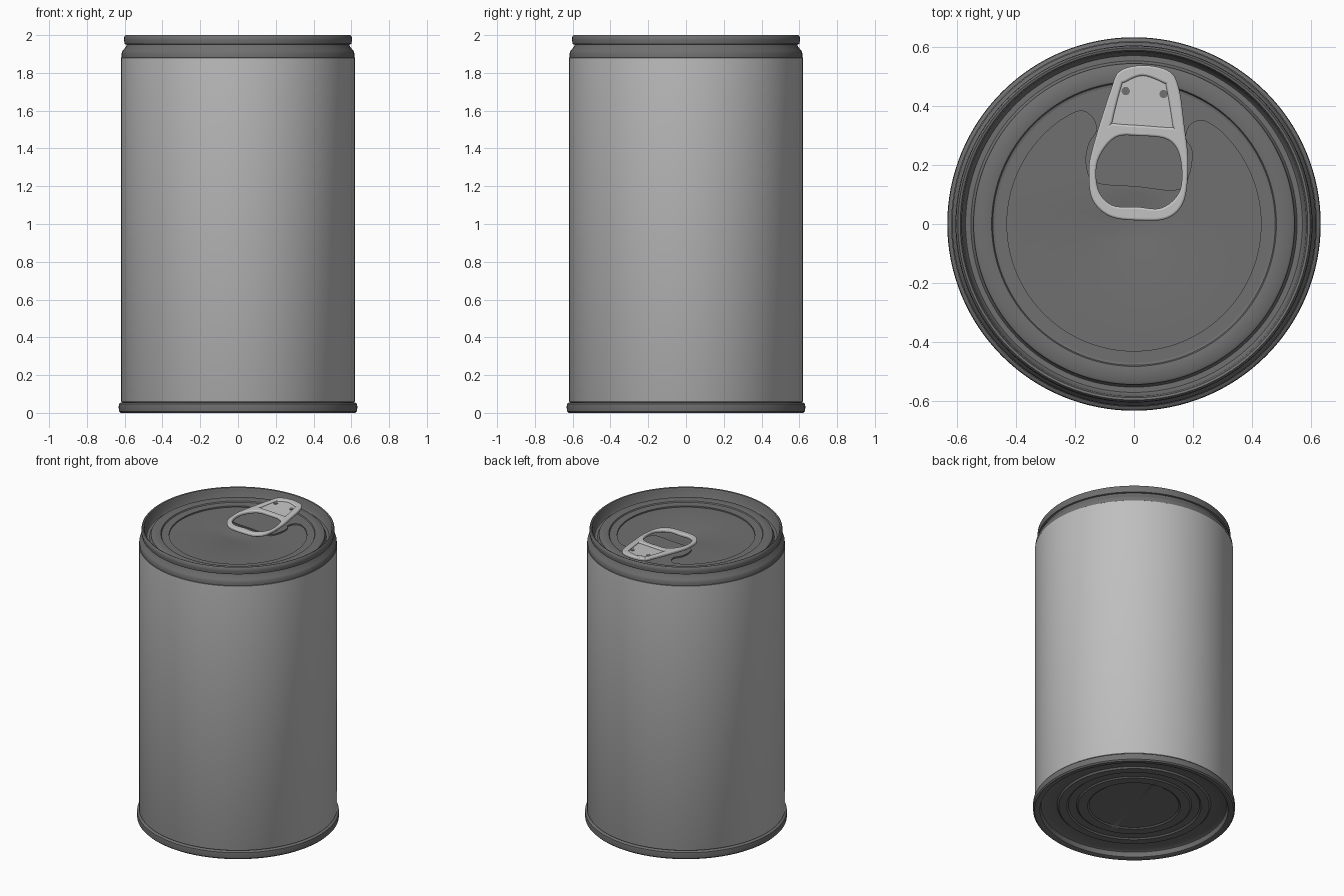
import bpy, bmesh, math
from mathutils import Vector

if "Cube" in bpy.data.objects:
    bpy.data.objects.remove(bpy.data.objects["Cube"])

SEG = 128


def material(name, v):
    m = bpy.data.materials.new(name)
    m.diffuse_color = (v, v, v, 1)
    m.use_nodes = True
    m.node_tree.nodes["Principled BSDF"].inputs["Base Color"].default_value = m.diffuse_color
    return m


METAL = material("dark_metal", 0.16)
LABEL = material("light_label", 0.52)
TAB = material("pale_tab_metal", 0.56)


def finish(ob, mats, angle=35):
    for m in mats:
        ob.data.materials.append(m)
    bpy.ops.object.select_all(action='DESELECT')
    ob.select_set(True)
    bpy.context.view_layer.objects.active = ob
    bpy.ops.object.shade_smooth_by_angle(angle=math.radians(angle))
    return ob


def from_bmesh(name, bm):
    me = bpy.data.meshes.new(name)
    bm.to_mesh(me)
    bm.free()
    ob = bpy.data.objects.new(name, me)
    bpy.context.collection.objects.link(ob)
    return ob


def circle(r, n, z=0.0, ry=None):
    ry = r if ry is None else ry
    return [Vector((r * math.cos(2 * math.pi * i / n), ry * math.sin(2 * math.pi * i / n), z))
            for i in range(n)]


def spline(pts, steps=6, closed=True):
    """Smooth curve through points; open ones use first and last only as guides."""
    p = [Vector((a[0], a[1], 0)) for a in pts]
    n = len(p)
    out = []
    for i in (range(n) if closed else range(1, n - 2)):
        a, b, c, d = p[i - 1], p[i], p[(i + 1) % n], p[(i + 2) % n]
        for k in range(steps):
            t = k / steps
            out.append(0.5 * (2 * b + (c - a) * t + (2 * a - 5 * b + 4 * c - d) * t * t
                              + (3 * b - a - 3 * c + d) * t ** 3))
    return out


def lathe(name, profile):
    bm = bmesh.new()
    rings = [[bm.verts.new(v) for v in circle(r, SEG, z)] for r, z in profile]
    for a, b in zip(rings, rings[1:]):
        for i in range(SEG):
            j = (i + 1) % SEG
            bm.faces.new((a[i], a[j], b[j], b[i]))
    bmesh.ops.remove_doubles(bm, verts=bm.verts, dist=1e-5)
    return from_bmesh(name, bm)


# can shell: ringed base, seam, label, neck, top rim and outer lid channel
profile = [(0, .04), (.28, .04), (.29, .033), (.35, .033), (.36, .04), (.41, .04), (.42, .032),
           (.47, .032), (.48, .042), (.565, .042), (.58, .035), (.588, .005), (.6, 0), (.622, 0),
           (.63, .008), (.632, .03), (.63, .048), (.622, .054), (.615, .056), (.619, .062),
           (.619, 1.88), (.616, 1.882), (.616, 1.905), (.61, 1.918), (.592, 1.94), (.59, 1.95),
           (.6, 1.953), (.604, 1.975), (.602, 1.993), (.596, 2.0), (.588, 1.997), (.583, 1.985),
           (.578, 1.94), (.57, 1.93), (.552, 1.93), (.545, 1.938), (.543, 1.952), (.535, 1.957),
           (.49, 1.957), (.482, 1.955), (.478, 1.947), (.47, 1.945)]
can = lathe("can_body", profile)
finish(can, [METAL, LABEL])
for f in can.data.polygons:
    if 0.5 < f.center.z < 1.5:
        f.material_index = 1

# lid panel: recessed disc with a notch around the tab, and a finger dimple
a0, a1 = 48.3, -234.5
arc = [Vector((.43 * math.cos(math.radians(a0 + (a1 - a0) * i / 100)),
               .43 * math.sin(math.radians(a0 + (a1 - a0) * i / 100)), 0)) for i in range(100)]
notch = [arc[-1], (-.25, .35), (-.183, .383), (-.14, .36), (-.128, .315), (-.155, .27),
         (-.163, .2), (-.13, .14), (.01, .126), (.15, .115), (.19, .175), (.197, .25),
         (.176, .29), (.19, .335), (.234, .35), (.286, .321), arc[1]]
outline = arc + spline(notch, 5, closed=False)

bm = bmesh.new()


def loop(pts, z):
    vs = [bm.verts.new((p.x, p.y, z)) for p in pts]
    return vs, [bm.edges.new((vs[i - 1], vs[i])) for i in range(len(vs))]


def fill(edges):
    res = bmesh.ops.triangle_fill(bm, use_beauty=True, use_dissolve=False,
                                  edges=edges, normal=(0, 0, 1))
    for f in res["geom"]:
        if isinstance(f, bmesh.types.BMFace):
            f.normal_update()
            if f.normal.z < 0:
                f.normal_flip()


def wall(a, b):
    for i in range(len(a)):
        bm.faces.new((a[i - 1], a[i], b[i], b[i - 1]))


outer, e_outer = loop(circle(.47, SEG), 1.945)
top, e_top = loop(outline, 1.945)
low, e_low = loop(outline, 1.936)
dim, e_dim = loop(circle(.125, 48, 0, .105), 1.936)
mid, e_mid = loop(circle(.075, 48, 0, .06), 1.925)
fill(e_outer + e_top)
fill(e_low + e_dim)
fill(e_mid)
wall(top, low)
wall(mid, dim)
bmesh.ops.recalc_face_normals(bm, faces=bm.faces)
if sum(f.normal.z * f.calc_area() for f in bm.faces) < 0:
    bmesh.ops.reverse_faces(bm, faces=bm.faces)
finish(from_bmesh("lid_panel", bm), [METAL], 25)


def tilt(y):
    return 1.963 + 0.04 * y


def plate(name, loops, half, bevel, dz, mat):
    """Flat plate with rounded edges and holes, tilted along the lid."""
    cu = bpy.data.curves.new(name, 'CURVE')
    cu.dimensions = '2D'
    cu.fill_mode = 'BOTH'
    cu.extrude, cu.bevel_depth, cu.offset, cu.bevel_resolution = half, bevel, -bevel, 2
    for pts in loops:
        s = cu.splines.new('POLY')
        s.points.add(len(pts) - 1)
        for q, p in zip(s.points, pts):
            q.co = (p.x, p.y, 0, 1)
        s.use_cyclic_u = True
    ob = bpy.data.objects.new(name, cu)
    bpy.context.collection.objects.link(ob)
    bpy.ops.object.select_all(action='DESELECT')
    ob.select_set(True)
    bpy.context.view_layer.objects.active = ob
    bpy.ops.object.convert(target='MESH')
    ob = bpy.context.view_layer.objects.active
    ob.data.materials.clear()
    for v in ob.data.vertices:
        v.co.z += tilt(v.co.y) + dz
    return finish(ob, [mat], 40)


# pull tab: frame with finger hole and a sunken nose plate
tab_edge = spline([(.037, .537), (-.047, .518), (-.08, .45), (-.142, .25), (-.153, .166),
                   (-.14, .08), (-.08, .025), (.02, .012), (.115, .02), (.17, .08),
                   (.183, .21), (.17, .335), (.153, .455), (.122, .515)])
finger = spline([(.02, .298), (-.064, .292), (-.122, .215), (-.122, .12), (-.075, .064),
                 (.01, .058), (.095, .055), (.156, .115), (.156, .225), (.115, .285)])
nose = spline([(-.065, .34), (-.072, .352), (-.043, .465), (-.03, .48), (.03, .502), (.1, .477),
               (.11, .46), (.13, .34), (.123, .327), (.03, .333)])
plate("pull_tab", [tab_edge, finger, nose], .004, .007, 0, TAB)
centre = Vector((.03, .41, 0))
plate("tab_nose_plate", [[centre + (p - centre) * 1.06 for p in nose]], .002, .001, -.001, TAB)


def stud(name, x, y, r, z0, z1):
    bm = bmesh.new()
    bmesh.ops.create_cone(bm, cap_ends=True, segments=20, radius1=r, radius2=r, depth=z1 - z0)
    bmesh.ops.translate(bm, vec=(x, y, (z0 + z1) / 2), verts=bm.verts)
    finish(from_bmesh(name, bm), [METAL])


# two small dots on the tab and the rivet below it
for side, x, y in (("left", -.028, .45), ("right", .1, .44)):
    stud("tab_dot_" + side, x, y, .014, tilt(y) - .006, tilt(y) + .005)
stud("tab_rivet", .03, .40, .04, 1.94, tilt(.4) - .002)
